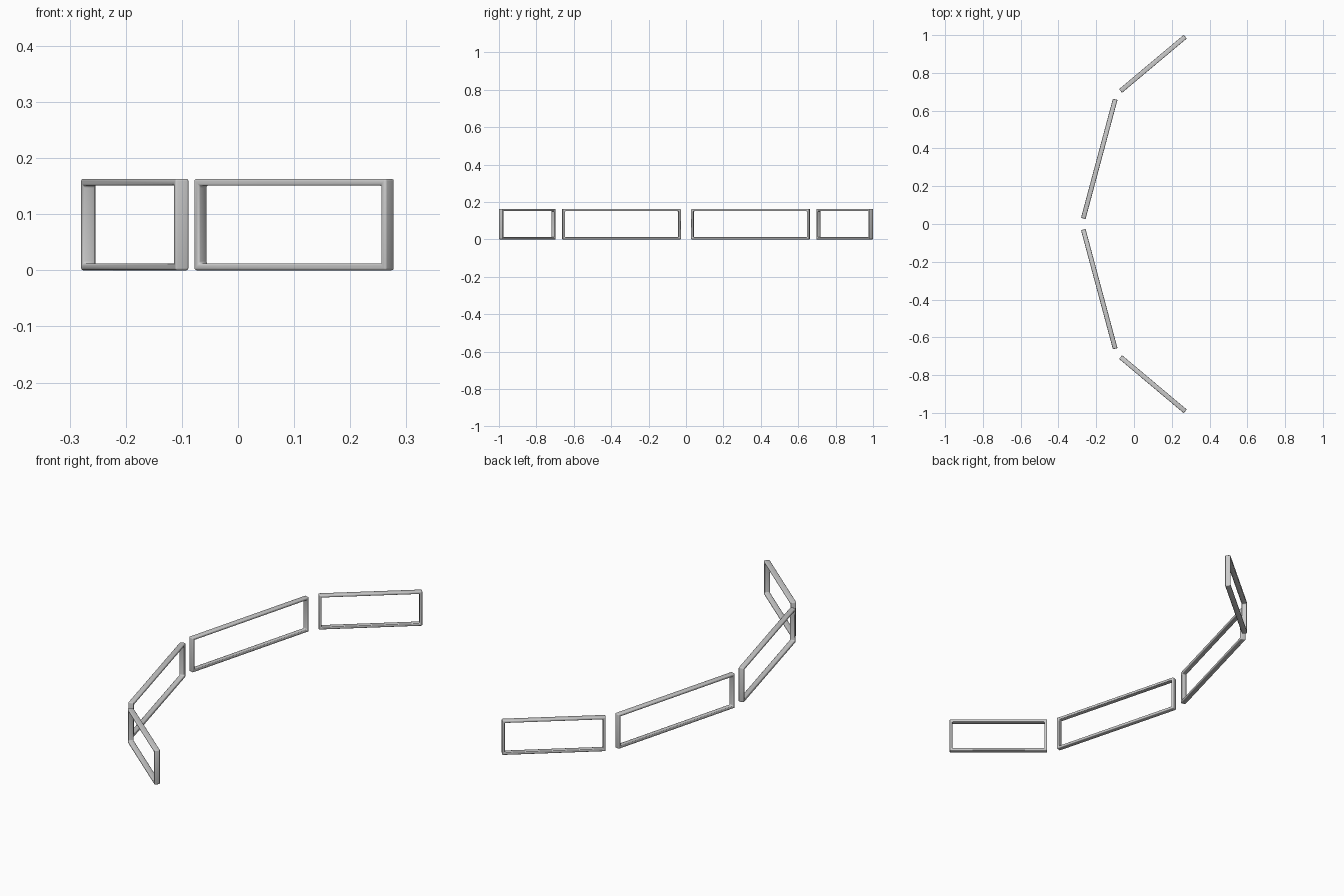
import bpy, bmesh, math

if "Cube" in bpy.data.objects:
    bpy.data.objects.remove(bpy.data.objects["Cube"])

HEIGHT, DEPTH, BAR = 0.163, 0.025, 0.012


def frame(name, length, x, y, angle):
    """Upright rectangular frame: mitred ring of square bars with softened edges."""
    bm = bmesh.new()
    loops = []
    for inset, d in ((0, -1), (0, 1), (BAR, 1), (BAR, -1)):
        hx, hz = length / 2 - inset, HEIGHT / 2 - inset
        loops.append([bm.verts.new((sx * hx, d * DEPTH / 2, sz * hz + HEIGHT / 2))
                      for sx, sz in ((-1, -1), (1, -1), (1, 1), (-1, 1))])
    for i in range(4):
        a, b = loops[i], loops[(i + 1) % 4]
        for j in range(4):
            k = (j + 1) % 4
            bm.faces.new((a[j], a[k], b[k], b[j]))
    bmesh.ops.recalc_face_normals(bm, faces=bm.faces)
    # soften only real corners, not the flat mitre seams
    sharp = [e for e in bm.edges if e.calc_face_angle(0) > 0.5]
    bmesh.ops.bevel(bm, geom=sharp, offset=0.004, segments=3, profile=0.5,
                    affect='EDGES')
    mesh = bpy.data.meshes.new(name)
    bm.to_mesh(mesh)
    bm.free()
    ob = bpy.data.objects.new(name, mesh)
    bpy.context.collection.objects.link(ob)
    ob.location = (x, y, 0)
    ob.rotation_euler.z = math.radians(angle)
    bpy.ops.object.select_all(action='DESELECT')
    ob.select_set(True)
    bpy.context.view_layer.objects.active = ob
    bpy.ops.object.shade_smooth_by_angle(angle=math.radians(40))


# Four frames in an arc, mirrored across y = 0
for side, label in ((1, "back"), (-1, "front")):
    frame(f"inner_frame_{label}", 0.653, -0.184, side * 0.345, side * 75)
    frame(f"outer_frame_{label}", 0.447, 0.100, side * 0.848, side * 40)
